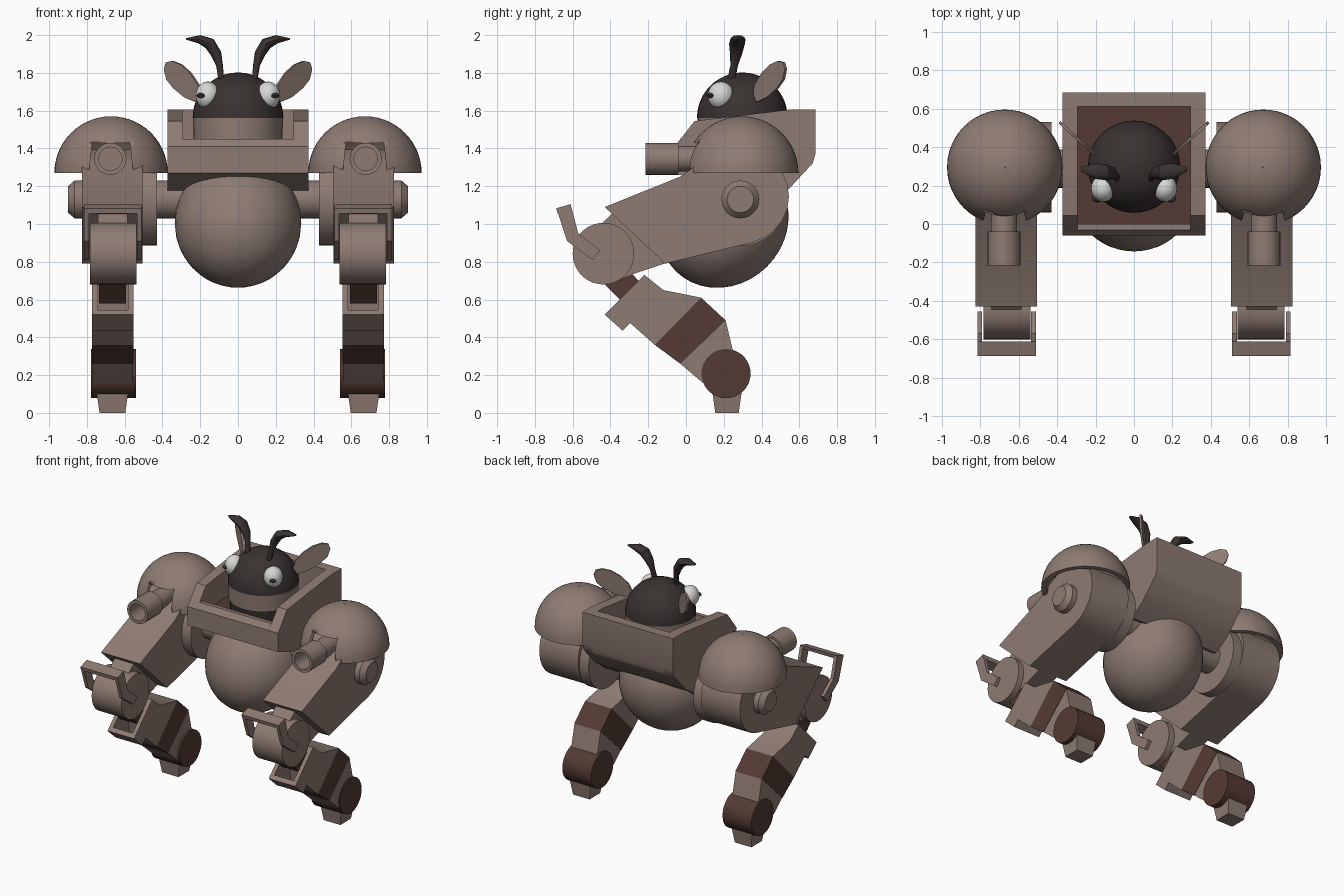
import bpy, bmesh, math
from mathutils import Vector, Matrix

if "Cube" in bpy.data.objects:
    bpy.data.objects.remove(bpy.data.objects["Cube"])


def material(name, col):
    m = bpy.data.materials.new(name)
    m.diffuse_color = (*col, 1)
    m.use_nodes = True
    m.node_tree.nodes["Principled BSDF"].inputs["Base Color"].default_value = m.diffuse_color
    return m


TAN = material("warm_grey", (0.27, 0.2, 0.17))
BROWN = material("dark_brown", (0.088, 0.042, 0.033))
BLACK = material("soft_black", (0.04, 0.032, 0.03))
WHITE = material("eye_white", (0.68, 0.68, 0.67))


def finish(name, bm, mat, smooth=True):
    bmesh.ops.recalc_face_normals(bm, faces=bm.faces)
    me = bpy.data.meshes.new(name)
    bm.to_mesh(me)
    bm.free()
    ob = bpy.data.objects.new(name, me)
    bpy.context.collection.objects.link(ob)
    me.materials.append(mat)
    bpy.ops.object.select_all(action='DESELECT')
    ob.select_set(True)
    bpy.context.view_layer.objects.active = ob
    if smooth:
        bpy.ops.object.shade_smooth_by_angle(angle=math.radians(35))
    return ob


def loft(name, rings, mat, caps=True, closed=False):
    bm = bmesh.new()
    vs = [[bm.verts.new(p) for p in r] for r in rings]
    n = len(vs[0])
    pairs = list(zip(vs, vs[1:])) + ([(vs[-1], vs[0])] if closed else [])
    for a, b in pairs:
        for i in range(n):
            j = (i + 1) % n
            bm.faces.new((a[i], a[j], b[j], b[i]))
    if caps and not closed:
        bm.faces.new(vs[0])
        bm.faces.new(vs[-1])
    return finish(name, bm, mat)


def prism(name, pts, x0, x1, mat=TAN):
    """Extrude a (y, z) outline along x."""
    return loft(name, [[(x, y, z) for y, z in pts] for x in (x0, x1)], mat)


def turned(name, prof, origin, axis, mat=TAN, n=36, closed=False):
    """Turn (radius, distance) points about an axis."""
    q = Vector(axis).to_track_quat('Z', 'Y')
    rings = []
    for r, d in prof:
        rings.append([Vector(origin) + q @ Vector((r * math.cos(2 * math.pi * i / n),
                     r * math.sin(2 * math.pi * i / n), d)) for i in range(n)])
    return loft(name, rings, mat, closed=closed)


def ball(name, centre, scale, mat, rot=None, seg=32):
    bm = bmesh.new()
    bmesh.ops.create_uvsphere(bm, u_segments=seg, v_segments=seg // 2, radius=1)
    m = Matrix.Translation(centre) @ (rot or Matrix()) @ Matrix.Diagonal((*scale, 1))
    bm.transform(m)
    return finish(name, bm, mat)


def arc(r, z0, a0, a1, n):
    return [(r * math.cos(math.radians(a0 + (a1 - a0) * i / n)),
             z0 + r * math.sin(math.radians(a0 + (a1 - a0) * i / n))) for i in range(n + 1)]


# Belly
ball("belly", (0, 0.2, 1.005), (0.335, 0.36, 0.325), TAN,
     Matrix.Rotation(math.radians(45), 4, 'X'), 40)

# Open cockpit tub
side = [(-0.06, 1.27), (-0.06, 1.41), (0.045, 1.545), (0.56, 1.607), (0.685, 1.607),
        (0.685, 1.37), (0.67, 1.32), (0.53, 1.17), (0.42, 1.10)]
for s in (-1, 1):
    prism("cockpit_side_wall", side, s * 0.295, s * 0.372)
prism("cockpit_front_wall", [(-0.06, 1.27), (-0.06, 1.41), (-0.03, 1.45), (0, 1.45), (0, 1.26)], -0.295, 0.295)
prism("cockpit_back_wall", [(0.61, 1.3), (0.61, 1.607), (0.685, 1.607), (0.685, 1.37), (0.67, 1.32)], -0.295, 0.295)
prism("cockpit_base", [(-0.06, 1.27), (0, 1.36), (0.68, 1.36), (0.67, 1.32), (0.53, 1.17), (0.42, 1.10)], -0.295, 0.295)
prism("cockpit_floor", [(0, 1.36), (0, 1.368), (0.61, 1.368), (0.61, 1.36)], -0.295, 0.295, BROWN)

# Pilot head
hc = (0, 0.298, 0)
turned("head_dome", arc(0.24, 1.562, 0, 89, 12), hc, (0, 0, 1), BLACK)
turned("head_collar", [(0.235, 1.445), (0.238, 1.562)], hc, (0, 0, 1), TAN)
turned("head_base", [(0.222, 1.36), (0.232, 1.445)], hc, (0, 0, 1), BLACK)

EAR = [(0.20, 1.69), (0.21, 1.74), (0.25, 1.80), (0.30, 1.845), (0.345, 1.863), (0.378, 1.855),
       (0.388, 1.82), (0.375, 1.765), (0.34, 1.72), (0.28, 1.67), (0.22, 1.645)]
# Centre x, y, z then half thickness and half width
ANT = [(0.085, 0.235, 1.74, 0.014, 0.022), (0.098, 0.255, 1.84, 0.018, 0.02),
       (0.115, 0.265, 1.90, 0.028, 0.032), (0.15, 0.27, 1.955, 0.032, 0.042),
       (0.205, 0.275, 1.978, 0.022, 0.04), (0.275, 0.285, 1.98, 0.004, 0.012)]

# Upper arm outline with a round shoulder end
ARM = [(-0.11, 0.79), (-0.43, 1.09), (-0.02, 1.255), (0.05, 1.31)] + \
      [(0.29 + 0.255 * math.cos(math.radians(a)), 1.145 + 0.25 * math.sin(math.radians(a)))
       for a in range(120, -76, -15)]
LEG = [(-0.43, 0.52), (-0.22, 0.73), (-0.12, 0.65), (0.08, 0.61), (-0.165, 0.36), (-0.295, 0.475), (-0.335, 0.435)]

for s in (-1, 1):
    X = (s, 0, 0)

    # Eyes, ears and antennae
    ball("eye", (s * 0.16, 0.185, 1.68), (0.064, 0.07, 0.074), WHITE, seg=24)
    ball("pupil", (s * 0.193, 0.132, 1.68), (0.026, 0.02, 0.014), BLACK, seg=12)
    loft("ear", [[(s * (x + o * 0.65), 0.36 + (x - 0.2) * 0.9 - o * 0.75, z) for x, z in EAR]
                 for o in (-0.008, 0.008)], TAN)
    rings = []
    for i, (x, y, z, a, b) in enumerate(ANT):
        p, q = ANT[max(i - 1, 0)], ANT[min(i + 1, len(ANT) - 1)]
        t = Vector((q[0] - p[0], 0, q[2] - p[2])).normalized()
        ring = []
        for k in range(12):
            c, d = math.cos(k * math.pi / 6) * a, math.sin(k * math.pi / 6) * b
            ring.append((s * (x - t.z * c), y + d, z + t.x * c))
        rings.append(ring)
    loft("antenna", rings, BLACK)

    # Shoulder dome shell with a front notch for the gun
    dome = turned("shoulder_dome", arc(0.3, 0, 0, 89.5, 14) + arc(0.265, 0, 89.5, 0, 14),
                  (s * 0.672, 0.295, 1.27), (0, 0, 1), n=48, closed=True)
    cut = loft("notch_cutter", [[(s * 0.672 + x, y, z) for x, z in
               ((-0.125, 1.2), (-0.1, 1.43), (0.1, 1.43), (0.125, 1.2))] for y in (-0.2, 0.2)], TAN)
    cut.hide_render = True
    mod = dome.modifiers.new("notch", 'BOOLEAN')
    mod.operation, mod.object, mod.solver = 'DIFFERENCE', cut, 'EXACT'
    bpy.ops.object.select_all(action='DESELECT')
    dome.select_set(True)
    bpy.context.view_layer.objects.active = dome
    bpy.ops.object.modifier_apply(modifier="notch")
    bpy.data.objects.remove(cut)

    # Shoulder gun with hollow barrel
    gun = (s * 0.676, 0, 1.345)
    turned("gun_barrel", [(0.085, 0.04), (0.085, 0.215), (0.062, 0.215), (0.062, 0.06)], gun, (0, -1, 0), n=28)
    turned("gun_mount", [(0.068, -0.25), (0.068, 0.05)], gun, (0, -1, 0), n=28)

    # Axle, hub and upper arm
    hub = (0, 0.288, 1.13)
    turned("axle", [(0.1, 0.2), (0.1, 0.865), (0.07, 0.9)], hub, X)
    turned("shoulder_disc", [(0.235, 0.43), (0.235, 0.51)], (0, 0.295, 1.12), X)
    prism("upper_arm", ARM, s * 0.505, s * 0.825)
    prism("arm_tongue", [(-0.46, 0.99), (-0.38, 1.065), (-0.1, 0.9), (-0.1, 0.795), (-0.34, 0.715)],
          s * 0.585, s * 0.74)

    # Elbow drum and loop handle
    turned("elbow", [(0.163, 0.538), (0.163, 0.783)], (0, -0.437, 0.843), X)
    for x in (0.51, 0.79):
        prism("handle_side", [(-0.685, 1.08), (-0.61, 1.10), (-0.57, 0.95), (-0.455, 0.86),
                              (-0.495, 0.81), (-0.63, 0.91)], s * x, s * (x + 0.025))
    prism("handle_bar", [(-0.687, 1.083), (-0.61, 1.105), (-0.615, 1.078), (-0.68, 1.055)], s * 0.51, s * 0.815)

    # Lower leg: open socket, strut, painted band and ankle
    prism("leg_strut", [(-0.47, 0.72), (-0.33, 0.58), (-0.15, 0.58), (-0.27, 0.72), (-0.35, 0.8)],
          s * 0.592, s * 0.735, BROWN)
    for x in (0.553, 0.742):
        prism("socket_cheek", LEG, s * x, s * (x + 0.03))
    prism("socket_floor", [(-0.43, 0.52), (-0.405, 0.545), (-0.19, 0.42), (-0.165, 0.36),
                           (-0.295, 0.475), (-0.335, 0.435)], s * 0.583, s * 0.742)
    prism("socket_core", [(-0.25, 0.7), (-0.22, 0.73), (-0.12, 0.65), (0.08, 0.61), (-0.165, 0.36), (-0.21, 0.4)],
          s * 0.583, s * 0.742)
    prism("leg_band", [(0.08, 0.61), (0.21, 0.49), (-0.03, 0.26), (-0.165, 0.36)], s * 0.553, s * 0.772, BROWN)
    prism("shin", [(0.21, 0.49), (0.26, 0.28), (0.2, 0.15), (0.1, 0.15), (-0.03, 0.26)], s * 0.555, s * 0.77)

    # Ankle drum and tapered foot
    turned("ankle", [(0.13, 0.54), (0.13, 0.777)], (0, 0.212, 0.208), X, BROWN)
    loft("foot", [[(s * 0.665 + u * w, 0.217 + v * d, z) for u, v in ((-1, -1), (1, -1), (1, 1), (-1, 1))]
                  for z, w, d in ((0, 0.068, 0.062), (0.14, 0.088, 0.082))], TAN)
